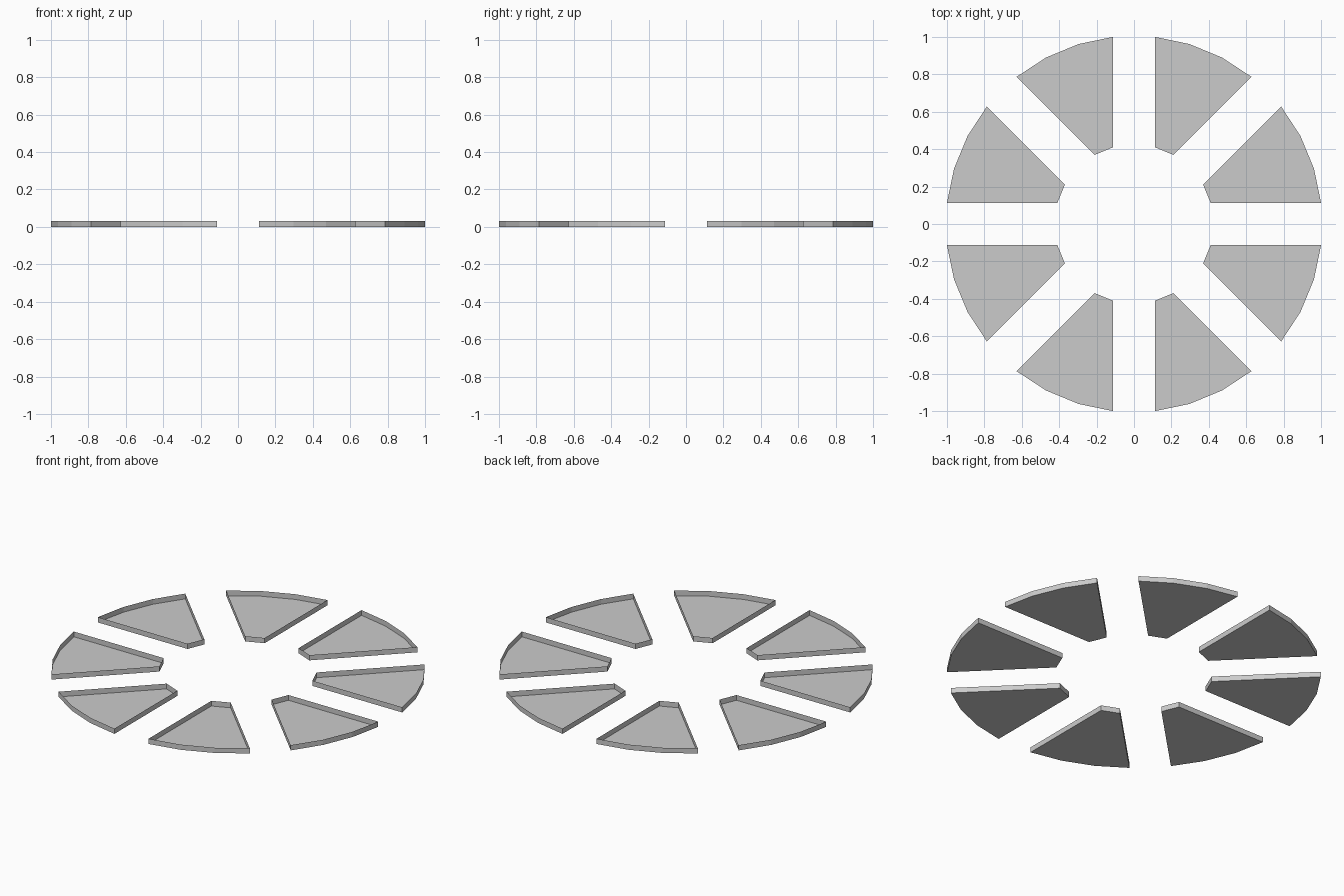
import bpy, bmesh
from math import sin, cos, asin, pi

if "Cube" in bpy.data.objects:
    bpy.data.objects.remove(bpy.data.objects["Cube"])

GAP = 0.112      # half width of the space between neighbouring trays
R_OUT = 1.0062
R_IN = 0.425
HEIGHT = 0.031


def outline(turn):
    """Wedge footprint: three-sided outer arc, straight parallel-gap sides, flat inner end."""
    a_out, a_in = asin(GAP / R_OUT), asin(GAP / R_IN)
    polar = [(R_OUT, a_out + (pi / 4 - 2 * a_out) * i / 3) for i in range(4)]
    polar += [(R_IN, pi / 4 - a_in), (R_IN, a_in)]
    return [(r * cos(a + turn), r * sin(a + turn)) for r, a in polar]


def make_tray(name, turn):
    bm = bmesh.new()
    pts = outline(turn)
    low = [bm.verts.new((x, y, 0)) for x, y in pts]
    high = [bm.verts.new((x, y, HEIGHT)) for x, y in pts]
    # floor faces down, thin walls stand around it, top stays open
    bm.faces.new(low[::-1])
    n = len(pts)
    for i in range(n):
        j = (i + 1) % n
        bm.faces.new((low[i], low[j], high[j], high[i]))
    mesh = bpy.data.meshes.new(name)
    bm.to_mesh(mesh)
    bm.free()
    obj = bpy.data.objects.new(name, mesh)
    bpy.context.collection.objects.link(obj)


# ring of eight open wedge trays
for k in range(8):
    make_tray(f"wedge_tray_{k + 1}", k * pi / 4)
